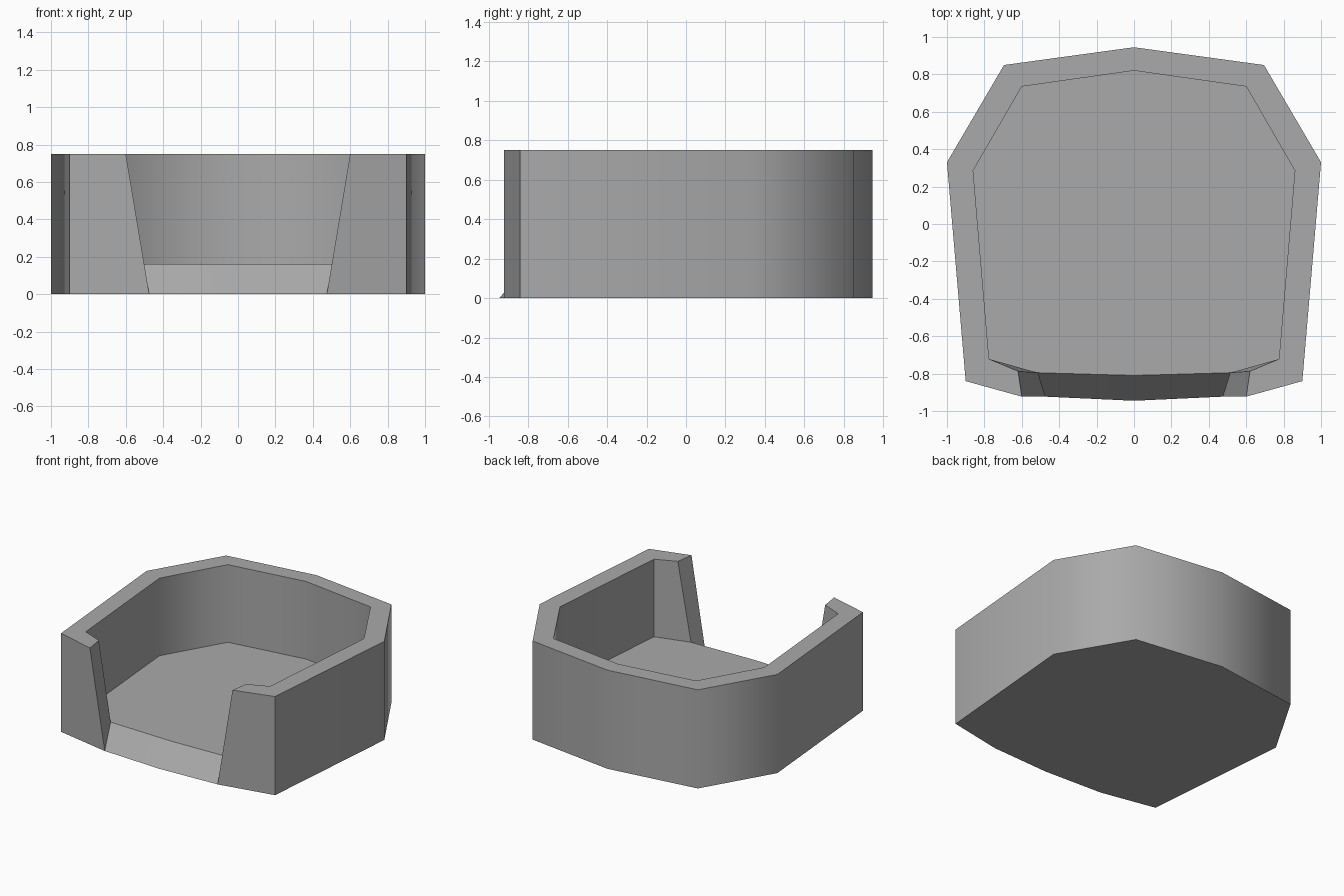
import bpy, bmesh, math

cube = bpy.data.objects.get("Cube")
if cube:
    bpy.data.objects.remove(cube, do_unlink=True)

HEIGHT, FLOOR = 0.75, 0.16

grey = bpy.data.materials.new("mid grey")
grey.use_nodes = True
grey.diffuse_color = (0.4, 0.4, 0.4, 1)
grey.node_tree.nodes["Principled BSDF"].inputs["Base Color"].default_value = grey.diffuse_color

# Left half of the wall outlines, from the back centre round to the front opening
outer = [(0, 0.945), (0.695, 0.85), (1, 0.33), (0.9, -0.84), (0.6, -0.923)]
inner = [(0, 0.82), (0.6, 0.735), (0.86, 0.285), (0.775, -0.722), (0.62, -0.787)]

bm = bmesh.new()


def ring(points, z, end):
    """Vertices of one outline at one height, with its own end point."""
    return [bm.verts.new((x, y, z)) for x, y in points[:-1] + [end]]


# The opening narrows downwards, so the lower rings end closer to the middle
outer_low = ring(outer, 0, (0.475, -0.923))
outer_top = ring(outer, HEIGHT, outer[-1])
inner_top = ring(inner, HEIGHT, inner[-1])
inner_low = ring(inner, FLOOR, (0.515, -0.795))

# Outer wall, rim and inner wall
rings = [outer_low, outer_top, inner_top, inner_low]
for a, b in zip(rings, rings[1:]):
    for i in range(len(a) - 1):
        bm.faces.new((a[i], a[i + 1], b[i + 1], b[i]))

# Wall end beside the opening
bm.faces.new([r[-1] for r in rings])

# Sloping sill, floor and underside
tip = bm.verts.new((0, -0.945, 0))
lip = bm.verts.new((0, -0.81, FLOOR))
bm.faces.new((outer_low[-1], tip, lip, inner_low[-1]))
floor = bm.faces.new(inner_low + [lip])
bm.faces.new(outer_low + [tip])

bmesh.ops.recalc_face_normals(bm, faces=bm.faces)
if floor.normal.z < 0:
    bmesh.ops.reverse_faces(bm, faces=bm.faces)

# Smooth walls with sharp edges at the rim, floor and opening
for f in bm.faces:
    f.smooth = True
for e in bm.edges:
    if len(e.link_faces) == 2:
        e.smooth = e.calc_face_angle() < math.radians(60) and floor not in e.link_faces

mesh = bpy.data.meshes.new("open_tray")
bm.to_mesh(mesh)
bm.free()
mesh.materials.append(grey)
tray = bpy.data.objects.new("open_tray", mesh)
bpy.context.collection.objects.link(tray)

# Mirror to the right half
mirror = tray.modifiers.new("mirror", 'MIRROR')
mirror.use_clip = True
